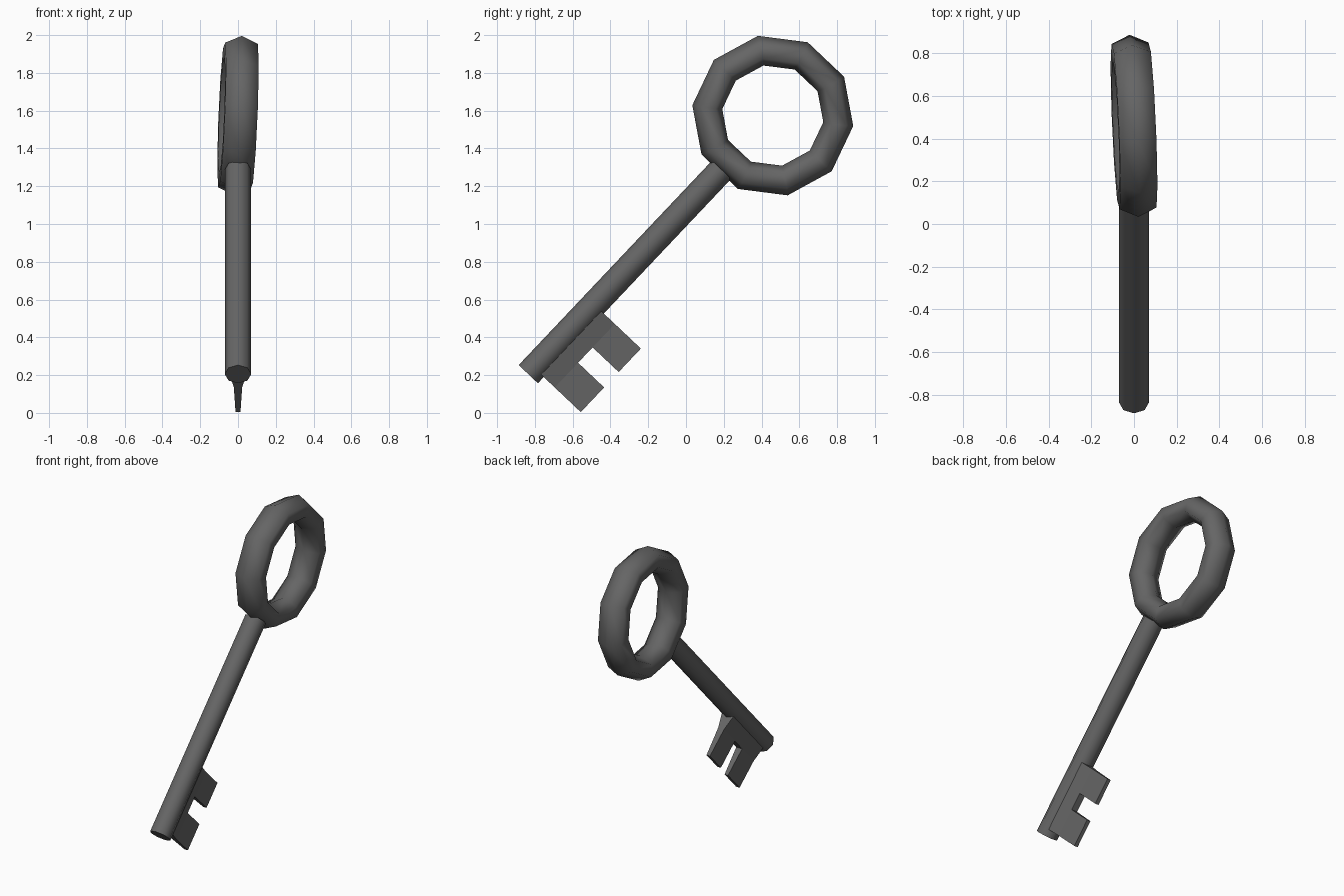
import bpy, bmesh, math
from mathutils import Matrix

cube = bpy.data.objects.get("Cube")
if cube:
    bpy.data.objects.remove(cube, do_unlink=True)

iron = bpy.data.materials.new("dark_iron")
iron.use_nodes = True
colour = (0.13, 0.13, 0.13, 1)
iron.diffuse_color = colour
iron.node_tree.nodes["Principled BSDF"].inputs["Base Color"].default_value = colour

# Key frame: origin at the shaft tip, local z along the shaft, local y towards the bit
KEY = Matrix.Translation((0, -0.835, 0.205)) @ Matrix.Rotation(math.radians(-43.4), 4, 'X')


def finish(obj, name, local=Matrix(), smooth=None):
    obj.name = obj.data.name = name
    obj.data.materials.append(iron)
    obj.data.transform(local)
    obj.matrix_world = KEY
    if smooth:
        bpy.ops.object.select_all(action='DESELECT')
        obj.select_set(True)
        bpy.context.view_layer.objects.active = obj
        bpy.ops.object.shade_smooth_by_angle(angle=math.radians(smooth))


# Shaft: octagonal rod
LENGTH = 1.49
bpy.ops.mesh.primitive_cylinder_add(vertices=8, radius=0.07, depth=LENGTH)
finish(bpy.context.object, "shaft", Matrix.Translation((0, 0, LENGTH / 2)), 50)

# Bow: ten-segment ring, slightly twisted about the shaft
bpy.ops.mesh.primitive_torus_add(major_segments=10, minor_segments=6,
                                 major_radius=0.35, minor_radius=0.08)
axes = Matrix(((0, 0, 1, 0), (1, 0, 0, 0), (0, 1, 0, 0), (0, 0, 0, 1)))
finish(bpy.context.object, "bow_ring",
       Matrix.Translation((0, 0, 1.884)) @ Matrix.Rotation(0.06, 4, 'Z')
       @ axes @ Matrix.Diagonal((1, 1, 1.25, 1)), 75)

# Bit: notched plate that flares where it meets the shaft
along = [0.045, 0.225, 0.337, 0.508]
rows = [(0.0, 0.055), (0.15, 0.022), (0.34, 0.013)]   # distance out, half thickness
cells = [(0, 0), (1, 0), (2, 0), (0, 1), (2, 1)]
bm = bmesh.new()
for i, j in cells:
    corners = [(i, j), (i + 1, j), (i + 1, j + 1), (i, j + 1)]
    sides = [[bm.verts.new((s * rows[b][1], rows[b][0], along[a])) for a, b in corners]
             for s in (1, -1)]
    bm.faces.new(sides[0])
    bm.faces.new(sides[1][::-1])
    for k, (di, dj) in enumerate([(0, -1), (1, 0), (0, 1), (-1, 0)]):
        if (i + di, j + dj) not in cells:
            n = (k + 1) % 4
            bm.faces.new((sides[0][k], sides[1][k], sides[1][n], sides[0][n]))
bmesh.ops.remove_doubles(bm, verts=bm.verts, dist=0.0001)
bmesh.ops.recalc_face_normals(bm, faces=bm.faces)
mesh = bpy.data.meshes.new("bit")
bm.to_mesh(mesh)
bm.free()
bit = bpy.data.objects.new("bit", mesh)
bpy.context.collection.objects.link(bit)
finish(bit, "bit")
